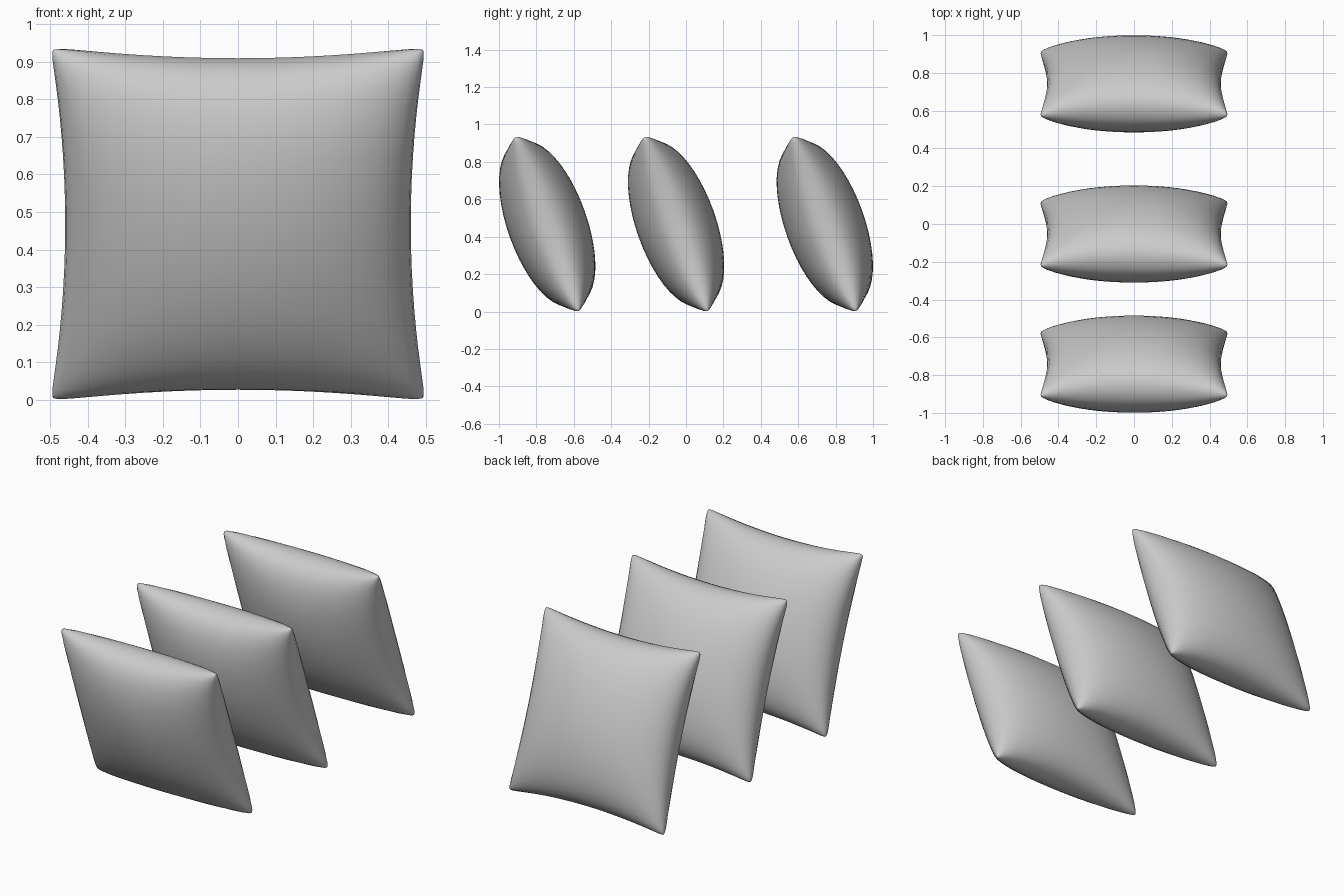
import bpy
import bmesh
import math

cube = bpy.data.objects.get("Cube")
if cube:
    bpy.data.objects.remove(cube, do_unlink=True)

SEGMENTS = 24
HALF_WAIST = 0.46      # half width at the middle of an edge
CORNER_FLARE = 0.04    # extra reach at the corners
HALF_THICK = 0.212
LEAN = math.radians(19.7)

# Plain fabric colour
fabric = bpy.data.materials.new("grey fabric")
fabric.use_nodes = True
colour = (0.6, 0.6, 0.6, 1)
fabric.diffuse_color = colour
fabric.node_tree.nodes["Principled BSDF"].inputs["Base Color"].default_value = colour


def puff(co, side):
    """Turn a flat grid point into a point on one side of a stuffed cushion."""
    a, b = co.x * math.pi / 2, co.y * math.pi / 2
    u, v = math.sin(a), math.sin(b)
    rounding = 1 - 0.016 * abs(u * v) ** 30
    bulge = max(0, math.cos(a) * math.cos(b))
    if max(abs(co.x), abs(co.y)) > 0.9999:
        bulge = 0
    return (u * (HALF_WAIST + CORNER_FLARE * v * v) * rounding,
            side * HALF_THICK * bulge ** 0.88,
            v * (HALF_WAIST + CORNER_FLARE * u * u) * rounding)


# Cushion shell: two puffed panels welded along the seam
bm = bmesh.new()
for side in (-1, 1):
    panel = bmesh.ops.create_grid(bm, x_segments=SEGMENTS, y_segments=SEGMENTS, size=1)
    for vert in panel["verts"]:
        vert.co = puff(vert.co, side)
bmesh.ops.remove_doubles(bm, verts=bm.verts, dist=0.0001)
bmesh.ops.recalc_face_normals(bm, faces=bm.faces)
for face in bm.faces:
    face.smooth = True
mesh = bpy.data.meshes.new("cushion")
bm.to_mesh(mesh)
bm.free()
mesh.materials.append(fabric)

# Three leaning cushions in a row
for name, y in (("front_cushion", -0.742), ("middle_cushion", -0.053), ("back_cushion", 0.742)):
    cushion = bpy.data.objects.new(name, mesh)
    cushion.location = (0, y, 0.468)
    cushion.rotation_euler.x = LEAN
    bpy.context.collection.objects.link(cushion)
